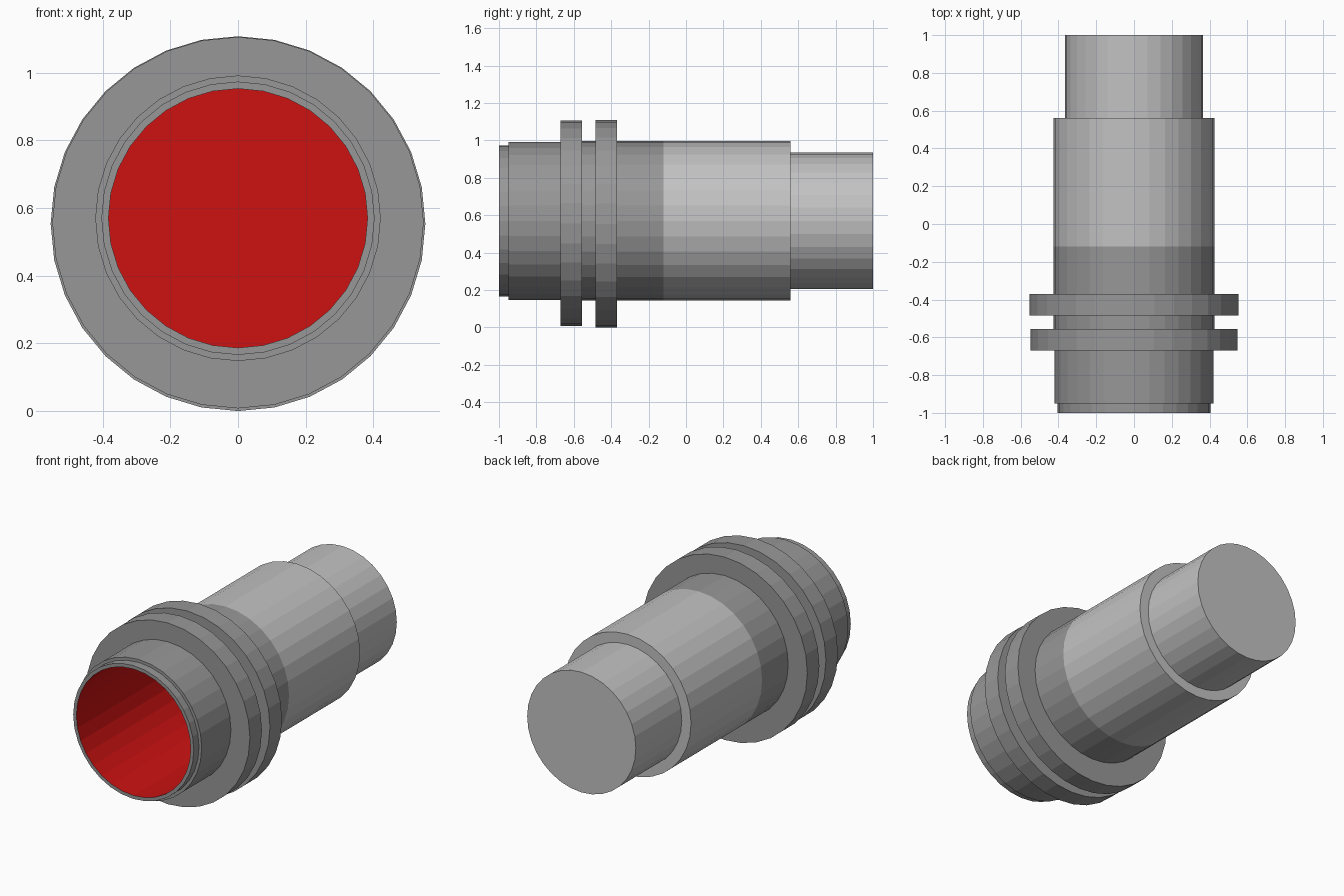
import bpy, bmesh, math

if "Cube" in bpy.data.objects:
    bpy.data.objects.remove(bpy.data.objects["Cube"])

SIDES = 32


def material(name, rgb):
    m = bpy.data.materials.new(name)
    m.diffuse_color = (*rgb, 1.0)
    m.use_nodes = True
    m.node_tree.nodes["Principled BSDF"].inputs["Base Color"].default_value = m.diffuse_color
    return m


DARK = material("dark grey", (0.31, 0.31, 0.31))
LIGHT = material("light grey", (0.54, 0.54, 0.54))
RED = material("red", (0.61, 0.006, 0.006))


def lathe(name, profile, zc, mats, mat_rule=None):
    """Turn a (y, radius) profile about the y axis; radius 0 closes an end."""
    bm = bmesh.new()
    rings = []
    for y, r in profile:
        if r == 0:
            rings.append([bm.verts.new((0, y, zc))] * SIDES)
        else:
            rings.append([bm.verts.new((r * math.sin(2 * math.pi * i / SIDES), y,
                                        zc + r * math.cos(2 * math.pi * i / SIDES)))
                          for i in range(SIDES)])
    for k in range(len(rings) - 1):
        a, b = rings[k], rings[k + 1]
        for i in range(SIDES):
            j = (i + 1) % SIDES
            corners = list(dict.fromkeys((a[i], a[j], b[j], b[i])))
            face = bm.faces.new(corners)
            face.material_index = mat_rule(k) if mat_rule else 0
    bmesh.ops.recalc_face_normals(bm, faces=bm.faces)
    mesh = bpy.data.meshes.new(name)
    bm.to_mesh(mesh)
    bm.free()
    for m in mats:
        mesh.materials.append(m)
    ob = bpy.data.objects.new(name, mesh)
    bpy.context.collection.objects.link(ob)
    return ob


# Front barrel: red bore (first two bands), thin lip, then the dark outer wall
lathe("front_barrel",
      [(-0.13, 0), (-0.13, 0.383), (-1.0, 0.383), (-1.0, 0.404), (-0.95, 0.404),
       (-0.95, 0.422), (-0.62, 0.422), (-0.62, 0.426), (-0.12, 0.426), (-0.12, 0)],
      0.57, [DARK, RED], lambda k: 1 if k < 2 else 0)

# Rear barrel: wide light section stepping down to the narrow closed end
lathe("rear_barrel",
      [(-0.12, 0), (-0.12, 0.426), (0.56, 0.426), (0.56, 0.364), (1.0, 0.364), (1.0, 0)],
      0.57, [LIGHT])

# Two flanges, set slightly lower than the barrel axis
for name, y0, y1, r, zc in (("front_flange", -0.67, -0.555, 0.549, 0.557),
                            ("rear_flange", -0.485, -0.37, 0.554, 0.554)):
    lathe(name, [(y0, 0.40), (y0, r), (y1, r), (y1, 0.40), (y0, 0.40)], zc, [DARK])
